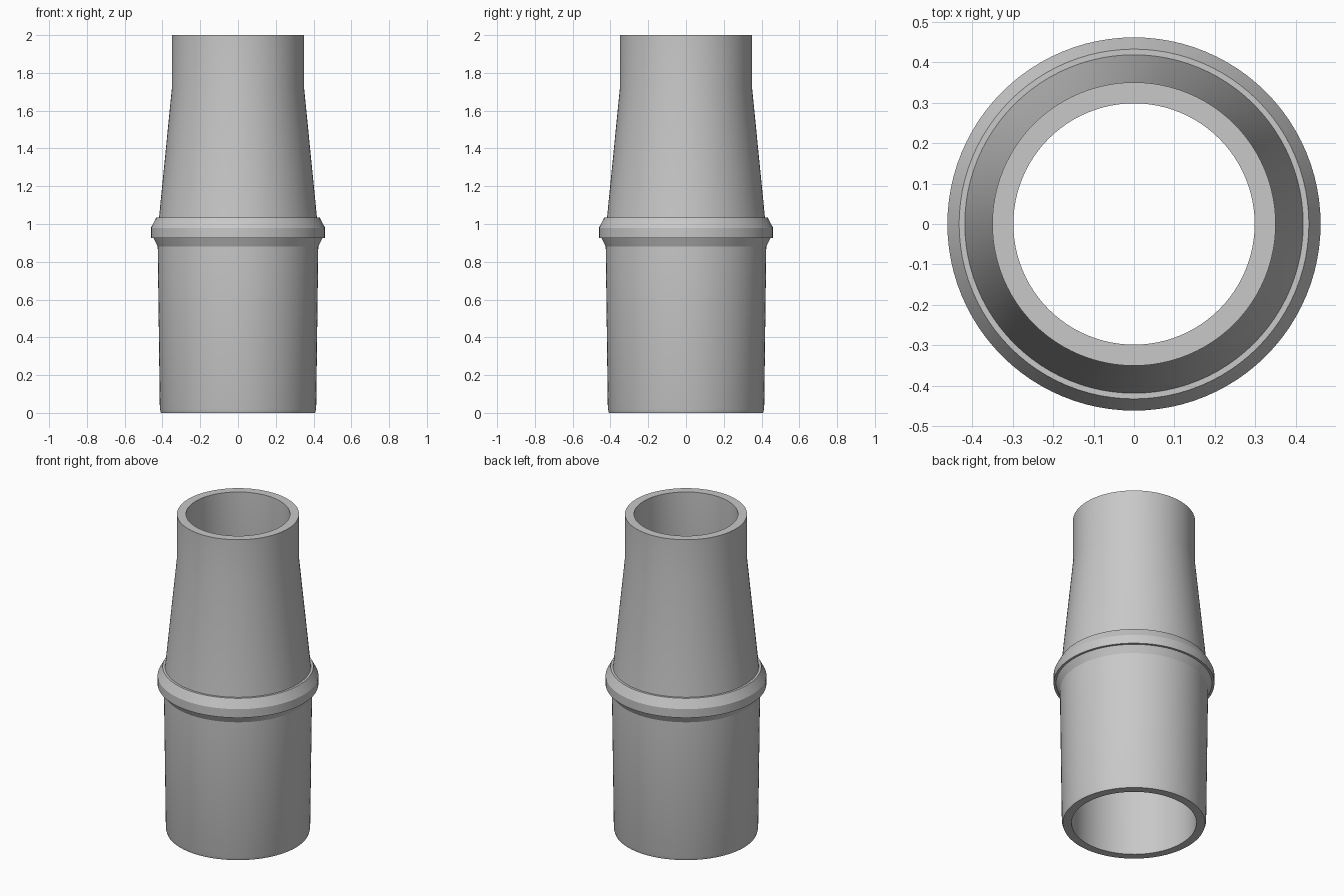
import bpy
import bmesh
import math
from mathutils import Matrix, Vector

cube = bpy.data.objects.get("Cube")
if cube:
    bpy.data.objects.remove(cube, do_unlink=True)

SEGMENTS = 96

grey = bpy.data.materials.new("plain grey")
grey.use_nodes = True
grey.diffuse_color = (0.58, 0.58, 0.58, 1)
grey.node_tree.nodes["Principled BSDF"].inputs["Base Color"].default_value = grey.diffuse_color


def lathe(name, profile):
    """Spin a closed (radius, height) outline around the z axis."""
    bm = bmesh.new()
    verts = [bm.verts.new(Vector((r, 0, z))) for r, z in profile]
    edges = [bm.edges.new((a, b)) for a, b in zip(verts, verts[1:] + verts[:1])]
    bmesh.ops.spin(bm, geom=verts + edges, cent=(0, 0, 0), axis=(0, 0, 1),
                   angle=2 * math.pi, steps=SEGMENTS, use_merge=True)
    bmesh.ops.remove_doubles(bm, verts=bm.verts, dist=0.0005)
    bmesh.ops.recalc_face_normals(bm, faces=bm.faces)
    mesh = bpy.data.meshes.new(name)
    bm.to_mesh(mesh)
    bm.free()
    mesh.materials.append(grey)
    obj = bpy.data.objects.new(name, mesh)
    bpy.context.collection.objects.link(obj)
    bpy.ops.object.select_all(action='DESELECT')
    obj.select_set(True)
    bpy.context.view_layer.objects.active = obj
    bpy.ops.object.shade_smooth_by_angle(angle=math.radians(20))
    return obj


# Lower socket, flared collar, tapered neck and straight spout as one hollow shell
outer_wall = [
    (0.408, 0), (0.414, 0.02), (0.425, 0.88), (0.447, 0.925),
    (0.461, 0.925), (0.461, 0.98), (0.432, 1.035), (0.418, 1.035),
    (0.35, 1.72), (0.35, 2),
]
inner_wall = [(0.298, 2), (0.298, 1.72), (0.365, 1), (0.358, 0)]
lathe("hose_adapter", outer_wall + inner_wall)
